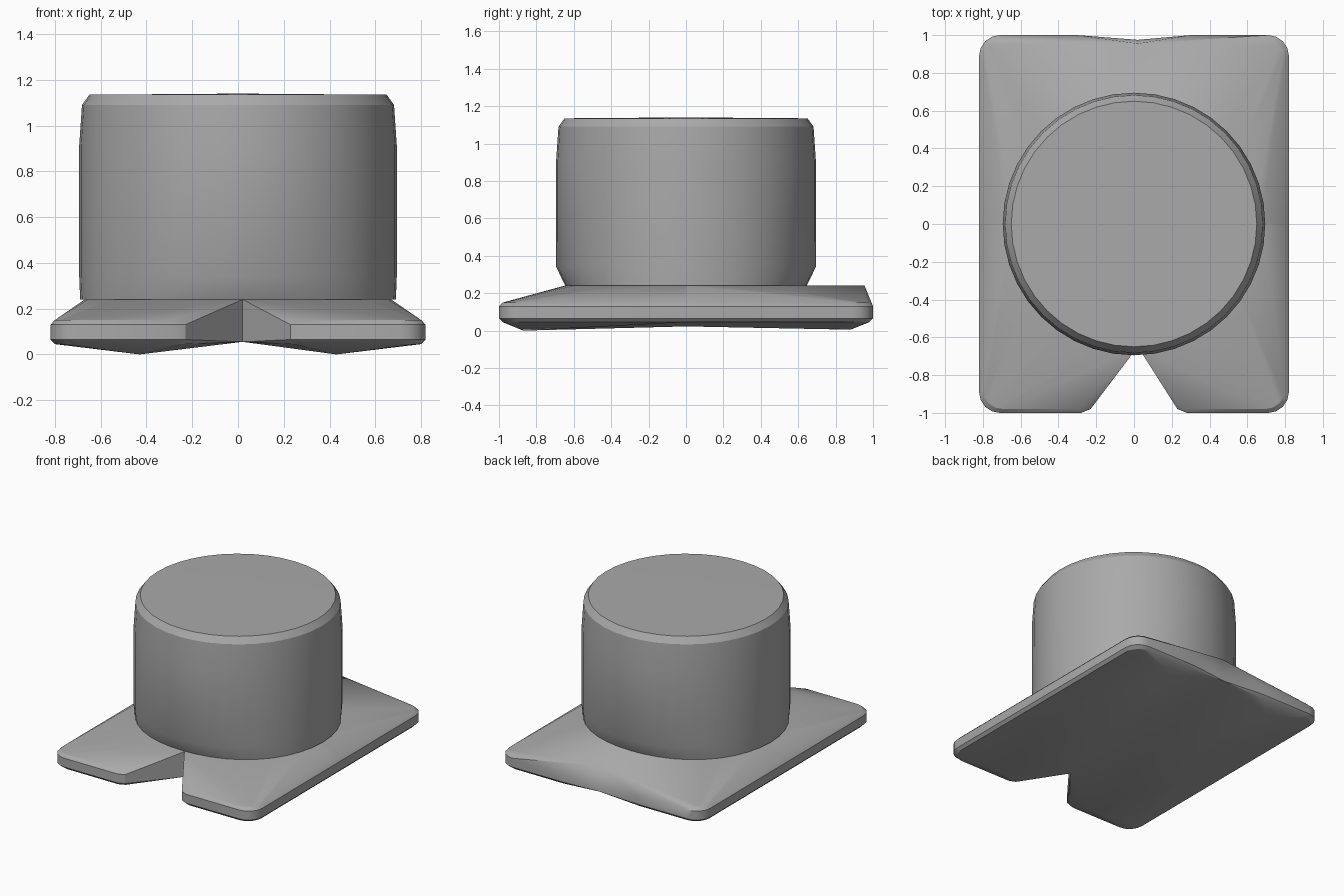
import bpy, bmesh
from math import sin, cos, pi, radians

cube = bpy.data.objects.get("Cube")
if cube:
    bpy.data.objects.remove(cube)

grey = bpy.data.materials.new("plain_grey")
grey.use_nodes = True
colour = (0.4, 0.4, 0.4, 1)
grey.diffuse_color = colour
grey.node_tree.nodes["Principled BSDF"].inputs["Base Color"].default_value = colour

MID = 0.02       # x of the centre crease
DECK = 0.24      # height where the drum meets the base


def finish(bm, name, angle):
    """Turn a bmesh into a smooth object with sharp edges kept."""
    bmesh.ops.recalc_face_normals(bm, faces=bm.faces)
    mesh = bpy.data.meshes.new(name)
    bm.to_mesh(mesh)
    bm.free()
    mesh.materials.append(grey)
    obj = bpy.data.objects.new(name, mesh)
    bpy.context.collection.objects.link(obj)
    bpy.ops.object.select_all(action="DESELECT")
    obj.select_set(True)
    bpy.context.view_layer.objects.active = obj
    bpy.ops.object.shade_smooth_by_angle(angle=radians(angle))


def half_points():
    """Points of one wing of the base, x measured outwards."""
    rim = [(0.2, -0.93), (0.23, -0.98), (0.28, -1), (0.3, 1)]
    for sy in (-1, 1):
        for i in range(5):
            a = i * pi / 8
            rim.append((0.71 + 0.11 * cos(a), sy * (0.89 + 0.11 * sin(a))))
    pts = []
    for x, y in rim:
        pts += [(x, y, 0.065), (x, y, 0.13)]
        # softened upper and lower lips, pulled in towards the wing middle
        xi, yi = 0.43 + (x - 0.43) * 0.95, y * 0.98
        pts += [(xi, yi, 0.045), (xi, yi, 0.15)]
    # deck under the drum
    for i in range(17):
        a = -pi / 2 + i * pi / 16
        pts.append((max(MID, 0.67 * cos(a)), 0.65 * sin(a), DECK))
    # notch apex, back crease and the keel underneath
    pts += [(MID, -0.65, 0.055), (MID, -0.65, DECK),
            (MID, 0.975, 0.06), (MID, 0.955, DECK),
            (0.43, -0.87, 0), (0.43, 0.88, 0.005)]
    return pts


# Base: two convex wings joined on the centre crease
base = bmesh.new()
for side in (-1, 1):
    wing = [base.verts.new((x if x == MID else side * x, y, z))
            for x, y, z in half_points()]
    hull = bmesh.ops.convex_hull(base, input=wing)
    loose = [v for v in base.verts if not v.link_faces]
    bmesh.ops.delete(base, geom=loose, context="VERTS")
inner = [f for f in base.faces if all(abs(v.co.x - MID) < 1e-4 for v in f.verts)]
bmesh.ops.delete(base, geom=inner, context="FACES")
bmesh.ops.remove_doubles(base, verts=base.verts, dist=0.001)
# slight arch of the underside
bmesh.ops.bisect_plane(base, geom=base.verts[:] + base.edges[:] + base.faces[:],
                       plane_co=(0, 0, 0), plane_no=(0, 1, 0))
for v in base.verts:
    if abs(v.co.y) < 0.001 and v.co.z < 0.03:
        v.co.z += 0.02
finish(base, "notched_base", 25)

# Drum: stacked rings, drawn in at the foot on the front and back
drum = bmesh.new()
SIDES = 40
rings = []
for z, r in [(DECK, 0.69), (0.34, 0.694), (0.9, 0.695), (1.09, 0.682), (1.135, 0.65)]:
    ring = []
    for i in range(SIDES):
        a = 2 * pi * i / SIDES
        rr = r - 0.045 * abs(sin(a)) ** 4 if z == DECK else r
        ring.append(drum.verts.new((rr * cos(a), rr * sin(a), z)))
    rings.append(ring)
for low, high in zip(rings, rings[1:]):
    for i in range(SIDES):
        j = (i + 1) % SIDES
        drum.faces.new((low[i], low[j], high[j], high[i]))
drum.faces.new(rings[0][::-1])
# gently crowned top
crown = drum.verts.new((0, 0, 1.14))
for i in range(SIDES):
    drum.faces.new((rings[-1][i], rings[-1][(i + 1) % SIDES], crown))
finish(drum, "drum", 30)
